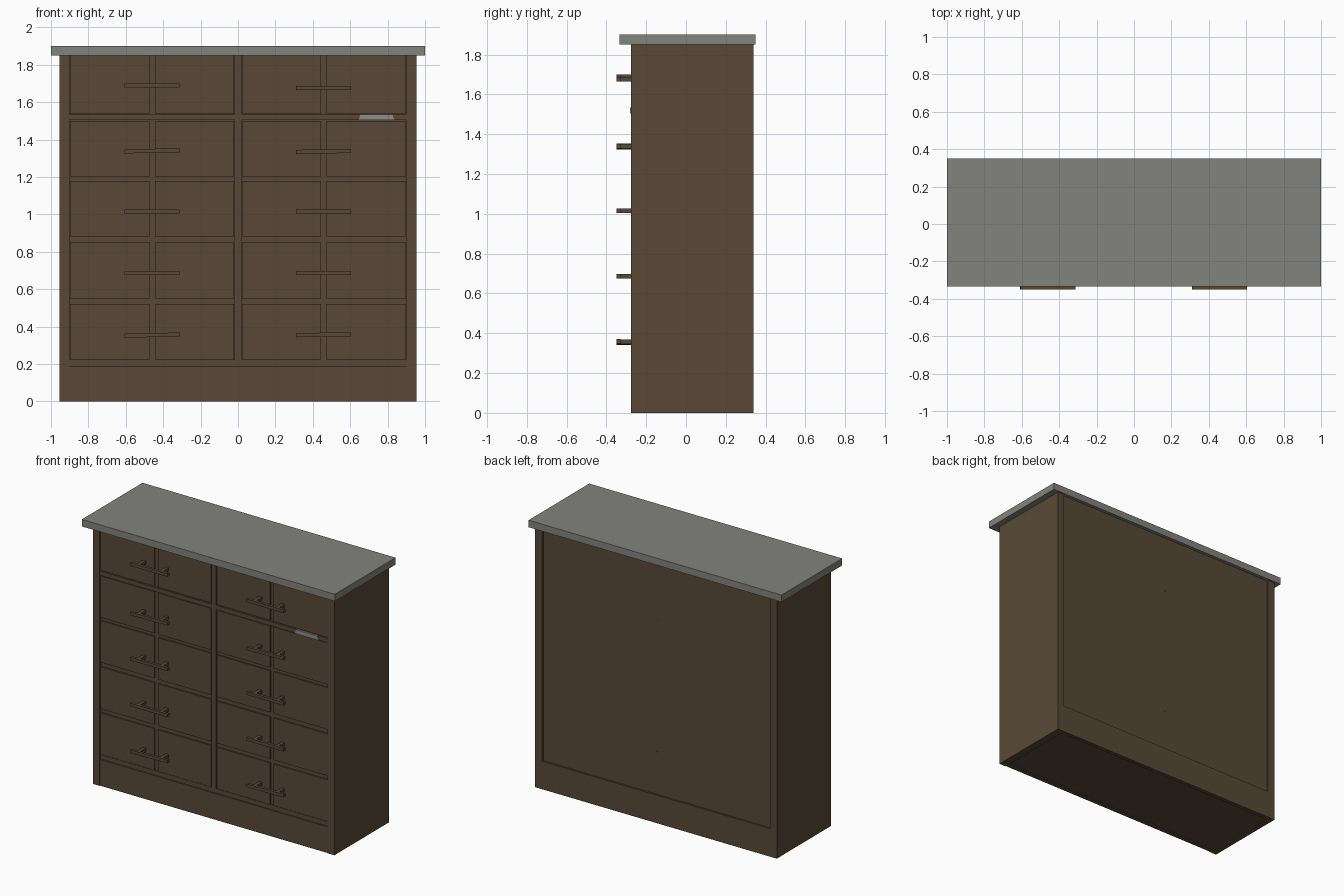
import bpy, math
from mathutils import Matrix, Vector

if "Cube" in bpy.data.objects:
    bpy.data.objects.remove(bpy.data.objects["Cube"])


def material(name, rgb):
    m = bpy.data.materials.new(name)
    m.diffuse_color = (*rgb, 1)
    m.use_nodes = True
    m.node_tree.nodes["Principled BSDF"].inputs["Base Color"].default_value = m.diffuse_color
    return m


WOOD = material("dark_brown_wood", (0.098, 0.066, 0.038))
STONE = material("grey_stone", (0.225, 0.228, 0.205))
METAL = material("pale_grey_label", (0.27, 0.27, 0.275))

FACES = [(0, 3, 2, 1), (4, 5, 6, 7), (0, 1, 5, 4),
         (1, 2, 6, 5), (2, 3, 7, 6), (3, 0, 4, 7)]


def boxes(name, specs, mat, matrix=None):
    """One object made of several boxes, each (x0, x1, y0, y1, z0, z1)."""
    verts, faces = [], []
    for x0, x1, y0, y1, z0, z1 in specs:
        n = len(verts)
        for z in (z0, z1):
            verts += [(x0, y0, z), (x1, y0, z), (x1, y1, z), (x0, y1, z)]
        faces += [tuple(i + n for i in f) for f in FACES]
    me = bpy.data.meshes.new(name)
    me.from_pydata(verts, [], faces)
    me.materials.append(mat)
    ob = bpy.data.objects.new(name, me)
    if matrix:
        ob.matrix_world = matrix
    bpy.context.collection.objects.link(ob)
    return ob


FRONT, BACK, TOP = -0.276, 0.339, 1.85

# Worktop
boxes("worktop", [(-1, 1, -0.335, 0.35, TOP, 1.90)], STONE)

# Carcass: recessed core, side panels, back rail and front plinth
boxes("carcass_core", [(-0.90, 0.90, -0.262, BACK - 0.013, 0.008, TOP)], WOOD)
for s, side in ((-1, "left"), (1, "right")):
    x0, x1 = sorted((s * 0.90, s * 0.955))
    boxes("side_panel_" + side, [(x0, x1, FRONT, BACK, 0, TOP)], WOOD)
boxes("back_bottom_rail", [(-0.90, 0.90, 0.31, BACK, 0, 0.20)], WOOD)
boxes("plinth", [(-0.90, 0.90, -0.272, -0.24, 0, 0.187)], WOOD)

# Front frame: centre stile and rails
boxes("centre_stile", [(-0.018, 0.018, FRONT, -0.25, 0.22, TOP)], WOOD)
boxes("bottom_rail", [(-0.90, 0.90, -0.269, -0.25, 0.19, 0.222)], WOOD)
boxes("upper_rail", [(-0.90, 0.90, FRONT + 0.001, -0.25, 1.505, 1.535)], WOOD)

# Drawer fronts: five rows of four panels
rows = [(0.225, 0.521), (0.55, 0.85), (0.882, 1.18), (1.203, 1.50), (1.54, TOP)]
cols = [(0.022, 0.443), (0.472, 0.897)]
for r, (z0, z1) in enumerate(rows):
    for s, side in ((-1, "left"), (1, "right")):
        specs = [(*sorted((s * a, s * b)), -0.271, -0.25, z0, z1) for a, b in cols]
        boxes(f"drawer_front_{side}_{r + 1}", specs, WOOD)

# Bar handles on two posts, a few hanging slightly crooked
heights = [(0.355, 0.357), (0.687, 0.687), (1.015, 1.015), (1.340, 1.337), (1.69, 1.677)]
tilts = [1.0, 0, 0, 1.0, 0]
for r, pair in enumerate(heights):
    for x, z, side in ((-0.46, pair[0], "left"), (0.457, pair[1], "right")):
        specs = [(-0.148, 0.148, -0.35, -0.33, -0.011, 0.011)]
        specs += [(c - 0.012, c + 0.012, -0.331, -0.268, -0.011, 0.011) for c in (-0.09, 0.09)]
        m = Matrix.Translation(Vector((x, 0, z))) @ Matrix.Rotation(math.radians(-tilts[r]), 4, 'Y')
        boxes(f"handle_{side}_{r + 1}", specs, WOOD, m)

# Small pale plate on the upper rail, narrower at its top edge
plate = boxes("rail_plate", [(0.645, 0.837, FRONT - 0.006, FRONT + 0.002, 1.505, 1.535)], METAL)
for v in plate.data.vertices:
    if v.co.z > 1.52:
        v.co.x += 0.010 if v.co.x < 0.7 else -0.012

# Two tiny screw heads on the back panel
for i, z in enumerate((0.50, 1.44)):
    bpy.ops.mesh.primitive_cylinder_add(vertices=8, radius=0.005, depth=0.006,
                                        location=(0, BACK - 0.012, z),
                                        rotation=(math.pi / 2, 0, 0))
    screw = bpy.context.object
    screw.name = f"back_screw_{i + 1}"
    screw.data.materials.append(WOOD)
